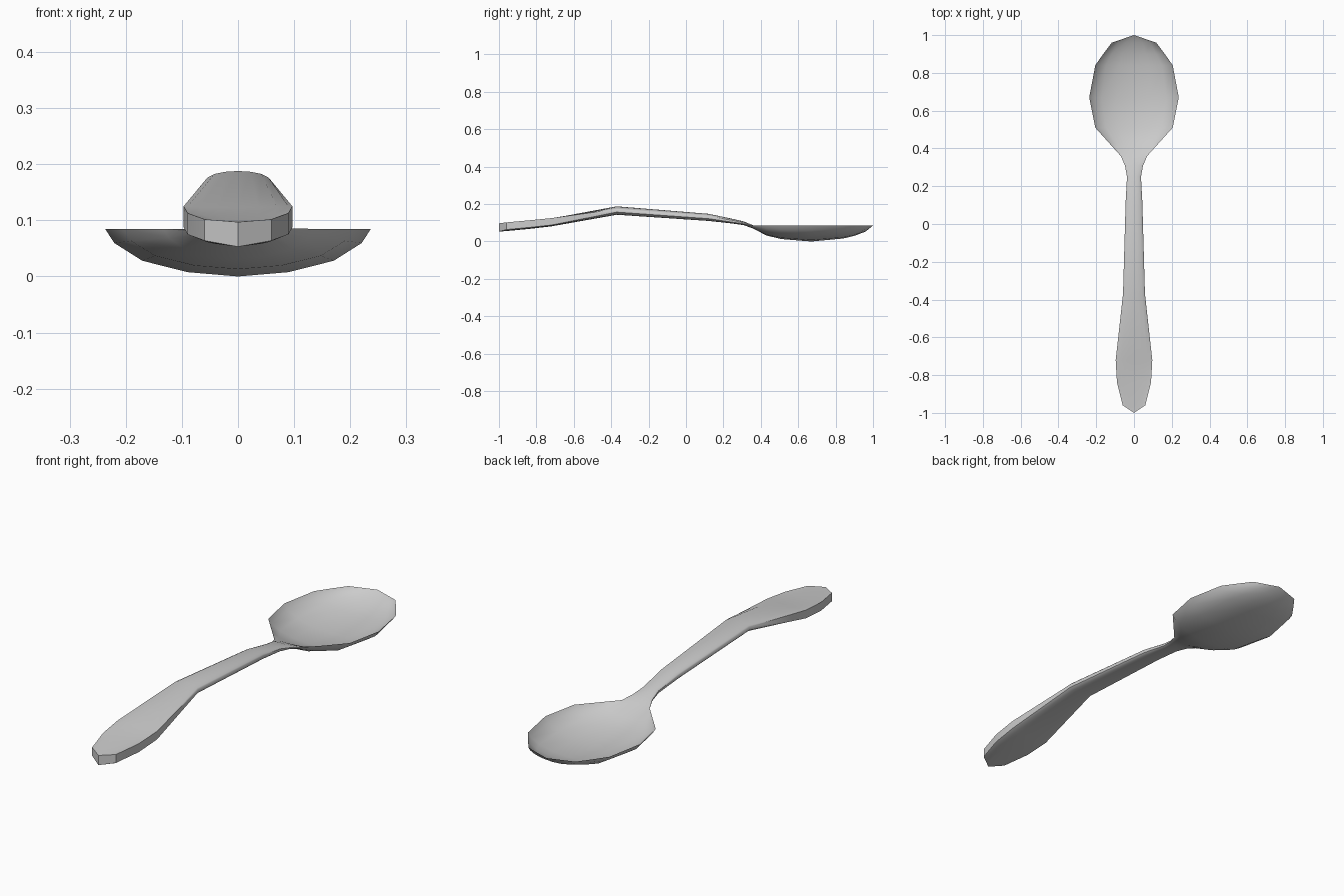
import bpy, bmesh

# Stations along the spoon: y, half width, edge top, centre top, edge bottom, centre bottom
STATIONS = [
    (-1.00, 0.000, 0.097, 0.097, 0.053, 0.053),
    (-0.96, 0.060, 0.102, 0.100, 0.064, 0.056),
    (-0.84, 0.090, 0.113, 0.109, 0.075, 0.067),
    (-0.72, 0.097, 0.125, 0.123, 0.088, 0.081),
    (-0.37, 0.058, 0.172, 0.188, 0.157, 0.143),
    (0.12, 0.044, 0.135, 0.148, 0.122, 0.110),
    (0.25, 0.037, 0.113, 0.121, 0.103, 0.096),
    (0.31, 0.048, 0.099, 0.107, 0.094, 0.087),
    (0.36, 0.070, 0.085, 0.086, 0.085, 0.069),
    (0.43, 0.133, 0.085, 0.050, 0.085, 0.032),
    (0.51, 0.205, 0.085, 0.026, 0.085, 0.013),
    (0.67, 0.237, 0.085, 0.011, 0.085, 0.000),
    (0.84, 0.205, 0.085, 0.027, 0.085, 0.016),
    (0.90, 0.163, 0.085, 0.040, 0.085, 0.030),
    (0.96, 0.118, 0.085, 0.062, 0.085, 0.053),
    (1.00, 0.000, 0.085, 0.085, 0.085, 0.085),
]
# Cross-section: position across the width, and how far towards the centre height
HALF = [(1, 0), (0.93, 0.3), (0.72, 0.67), (0.38, 0.91)]
ACROSS = [(-t, f) for t, f in HALF] + [(0, 1)] + HALF[::-1]

bm = bmesh.new()
rings = []
for y, w, et, ct, eb, cb in STATIONS:
    top = [bm.verts.new((w * t, y, et + (ct - et) * f)) for t, f in ACROSS]
    bottom = [bm.verts.new((w * t, y, eb + (cb - eb) * f)) for t, f in ACROSS[::-1]]
    rings.append(top + bottom)

# Skin the rings; the bowl's rim and both tips close by merging
n = len(rings[0])
for a, b in zip(rings, rings[1:]):
    for i in range(n):
        j = (i + 1) % n
        bm.faces.new((a[i], a[j], b[j], b[i]))
bmesh.ops.remove_doubles(bm, verts=bm.verts[:], dist=0.0001)
bmesh.ops.recalc_face_normals(bm, faces=bm.faces[:])

mesh = bpy.data.meshes.new("spoon")
bm.to_mesh(mesh)
bm.free()
spoon = bpy.data.objects.new("spoon", mesh)
bpy.context.collection.objects.link(spoon)
bpy.context.view_layer.objects.active = spoon
spoon.select_set(True)
bpy.ops.object.shade_smooth_by_angle(angle=0.7)
